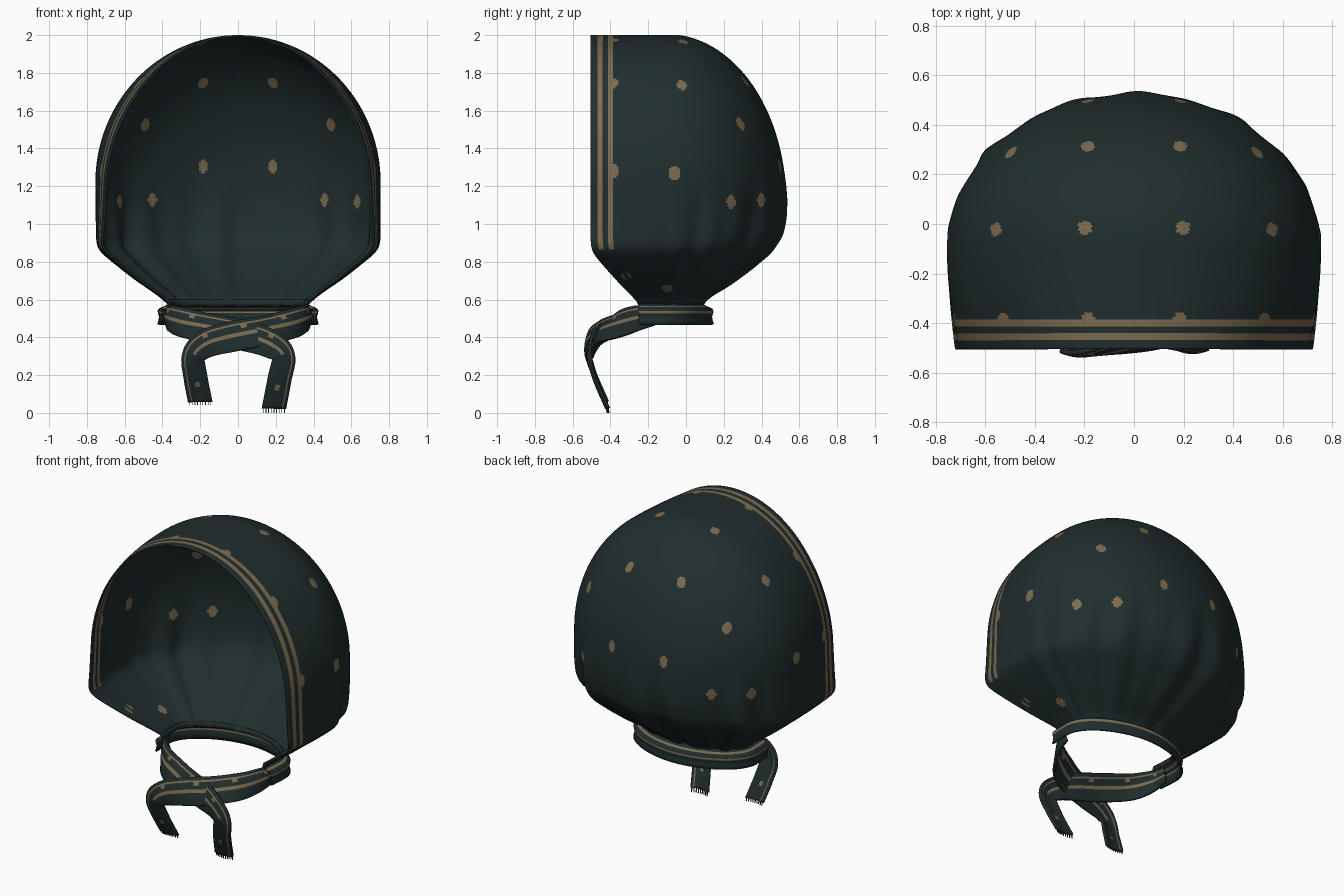
import bpy, bmesh, math
from mathutils import Vector

if "Cube" in bpy.data.objects:
    bpy.data.objects.remove(bpy.data.objects["Cube"])


def material(name, rgb):
    m = bpy.data.materials.new(name)
    m.diffuse_color = (*rgb, 1)
    m.use_nodes = True
    m.node_tree.nodes["Principled BSDF"].inputs["Base Color"].default_value = m.diffuse_color
    return m


CLOTH = material("dark teal cloth", (0.0145, 0.0262, 0.0268))
TAN = material("tan print", (0.20, 0.145, 0.078))


def lerp(table, z):
    """Piecewise linear lookup, table sorted by falling z."""
    if z >= table[0][0]:
        return table[0][1]
    for (z0, a), (z1, b) in zip(table, table[1:]):
        if z >= z1:
            return a + (b - a) * (z0 - z) / (z0 - z1)
    return table[-1][1]


def sheet(name, rows, thickness, paint):
    """Skin a grid of points; paint(row, col, centre) says which faces are tan."""
    bm = bmesh.new()
    grid = [[bm.verts.new(p) for p in r] for r in rows]
    for i in range(len(grid) - 1):
        for j in range(len(grid[0]) - 1):
            f = bm.faces.new((grid[i][j], grid[i + 1][j], grid[i + 1][j + 1], grid[i][j + 1]))
            f.smooth = True
            f.material_index = int(paint(i, j, f.calc_center_median()))
    bmesh.ops.remove_doubles(bm, verts=bm.verts, dist=1e-4)
    me = bpy.data.meshes.new(name)
    bm.to_mesh(me)
    bm.free()
    me.materials.append(CLOTH)
    me.materials.append(TAN)
    ob = bpy.data.objects.new(name, me)
    bpy.context.collection.objects.link(ob)
    s = ob.modifiers.new("cloth thickness", 'SOLIDIFY')
    s.thickness, s.offset = thickness, 0


# ---- hood: U-shaped horizontal slices, open to the front
WIDTH = [(1.22, .75), (1.0, .748), (.9, .745), (.86, .73), (.82, .685), (.72, .56), (.62, .415), (.57, .36)]
FRONT = [(.92, -.505), (.87, -.50), (.84, -.485), (.78, -.435), (.68, -.345), (.60, -.265), (.57, -.25)]
BACK = [(1.12, .525), (1.03, .517), (.94, .495), (.85, .435), (.76, .33), (.68, .225), (.61, .11), (.57, .08)]
INSET = [(1.75, .11), (1.45, .09), (1.0, .05), (.87, .03), (.57, .02)]   # front edge drawn in
NS, NA = 44, 200   # columns on each straight side, columns round the back


def soft(table, z):
    return sum(lerp(table, z + d) for d in (-.02, -.01, 0, .01, .02)) / 5 if z > .6 else lerp(table, z)


def slice_at(z, w, pleat=.022):
    mid = -.10 if z > .9 else -.12 + .02 * (z - .57) / .33
    front = soft(FRONT, z)
    back = mid + .625 * math.sqrt(max(0, 1 - ((z - 1.12) / .88) ** 2)) if z > 1.12 else soft(BACK, z)
    k = min(1, max(0, (1.35 - z) / .55))
    fold = pleat * k * k * (3 - 2 * k)
    inset = soft(INSET, z)

    def side(t, s):
        return Vector((s * w * (1 - inset * (1 - t) ** 2), front + (mid - front) * t, z))
    pts = [side(i / NS, 1) for i in range(NS)]
    for i in range(NA + 1):
        a = math.pi * i / NA
        r = 1 + fold * min(1, 3 * math.sin(a)) * (math.sin(13 * a + 1) + .7 * math.sin(21 * a))
        pts.append(Vector((r * w * math.cos(a), mid + r * (back - mid) * math.sin(a), z)))
    return pts + [side(i / NS, -1) for i in range(NS - 1, -1, -1)]


rows = []
for i in range(101):
    a = math.pi / 2 * (1 - i / 100)
    rows.append(slice_at(1.22 + .775 * math.sin(a), .75 * math.cos(a)))
for i in range(1, 71):
    z = 1.22 - .65 * i / 70
    rows.append(slice_at(z, soft(WIDTH, z)))

# printed dots, mirrored left and right, snapped to the cloth
DOTS = [(.19, .32, 1.76), (.51, .30, 1.53), (.19, .49, 1.31), (.45, .39, 1.13), (.63, .23, 1.12),
        (.19, -.02, 1.95), (.56, -.02, 1.74), (.75, -.06, 1.27), (.52, -.385, 1.74), (.19, -.385, 1.97),
        (.72, -.385, 1.28), (.48, -.10, .67), (.56, -.32, .72)]
cloth = [p for r in rows for p in r]
dots = []
for x, y, z in DOTS:
    for s in (1, -1):
        c = Vector((s * x, y, z))
        dots.append(min(cloth, key=lambda p: (p - c).length_squared))


def hood_paint(i, j, c):
    edge = min(j, NS * 2 + NA - 1 - j)          # columns in from the front edge
    if edge in (4, 5, 6) or edge in (10, 11, 12):   # two border stripes
        return c.z > .87
    return any((c.x - d.x) ** 2 + (c.y - d.y) ** 2 + (.75 * (c.z - d.z)) ** 2 < .028 ** 2 for d in dots)


sheet("hood", rows, .01, hood_paint)

# ---- neck band: flared collar round the gathered neck
PROFILE = [(.60, .012), (.58, .004), (.57, .01), (.561, .025), (.554, .042), (.547, .055), (.539, .06),
           (.527, .058), (.512, .052), (.49, .055), (.468, .062)]
neck = slice_at(.57, .36, 0)
band = []
for z, grow in PROFILE:
    ring = []
    for p in neck:
        d = Vector((p.x, max(0, p.y + .12), 0)).normalized()
        ring.append(Vector((p.x, p.y, z)) + d * grow)
    band.append(ring)
sheet("neck_band", band, .012, lambda i, j, c: i in (3, 6))


# ---- tied straps: ribbons swept along a smooth path
def catmull(pts, n):
    pts = [Vector(p) for p in pts]
    pts = [2 * pts[0] - pts[1]] + pts + [2 * pts[-1] - pts[-2]]
    out = []
    for a, b, c, d in zip(pts, pts[1:], pts[2:], pts[3:]):
        for i in range(n):
            t = i / n
            out.append(.5 * (2 * b + (c - a) * t + (2 * a - 5 * b + 4 * c - d) * t * t
                             + (3 * b - a - 3 * c + d) * t ** 3))
    return out + [pts[-2]]


OVER = [(.375, -.17, .515), (.35, -.26, .50), (.265, -.365, .465), (.12, -.45, .43), (-.04, -.49, .40),
        (-.17, -.515, .365), (-.235, -.515, .30), (-.225, -.475, .19), (-.20, -.415, .06)]
UNDER = [(-.375, -.17, .515), (-.35, -.255, .50), (-.265, -.345, .47), (-.12, -.415, .44), (.04, -.455, .405),
         (.17, -.49, .365), (.24, -.505, .30), (.22, -.475, .18), (.19, -.41, .025)]
COLS = 16


def strap(name, path, drop):
    line = catmull(path, 10)
    n = len(line)
    side = 1 if path[0][0] > 0 else -1
    rows = []
    for i, p in enumerate(line):
        t = (line[min(i + 1, n - 1)] - line[max(i - 1, 0)]).normalized()
        u = i / (n - 1)
        tilt = .5 * max(0, math.sin(math.pi * min(1, u / .65)))   # lower edge leans forward
        out = Vector((side * 3 * max(0, 1 - u * 3.2), -1, tilt)).normalized()
        w = t.cross(out).normalized() * side     # across the ribbon
        if u > .8:                               # level cut at the tail end
            w = w.lerp(Vector((math.copysign(1, w.x), 0, 0)), (u - .8) / .2).normalized()
        half = .05 + .03 * math.sin(math.pi * min(1, u / .75)) + .013 * u
        rows.append([p + w * half * (2 * k / COLS - 1) + out * .012 * math.cos(math.pi * (k / COLS - .5))
                     for k in range(COLS + 1)])

    def paint(i, j, c):
        if i > n * .72:                          # tail: thin line and one dot
            return j == 13 or (i in (n - 9, n - 8) and 6 <= j <= 8)
        return j in (7, 8) or j == 13 or (i % 14 in (6, 7) and j in (11, 12))
    sheet(name, rows, .016, paint)

    # fringe threads along the cut end
    bm = bmesh.new()
    for k in range(9):
        f = (k + .5) / 9 * COLS
        a = rows[-1][int(f)].lerp(rows[-1][int(f) + 1], f % 1)
        b = a + Vector((0, .004, -drop))
        corners = [q + Vector((dx, dy, .004 * (q is a))) for q in (a, b)
                   for dx, dy in ((-.002, -.003), (.002, -.003), (.002, .003), (-.002, .003))]
        v = [bm.verts.new(q) for q in corners]
        for m in range(4):
            bm.faces.new((v[m], v[(m + 1) % 4], v[4 + (m + 1) % 4], v[4 + m]))
        bm.faces.new(v[4:])
    me = bpy.data.meshes.new(name + "_fringe")
    bm.to_mesh(me)
    bm.free()
    me.materials.append(CLOTH)
    bpy.context.collection.objects.link(bpy.data.objects.new(name + "_fringe", me))


strap("over_strap", OVER, .018)
strap("under_strap", UNDER, .025)
